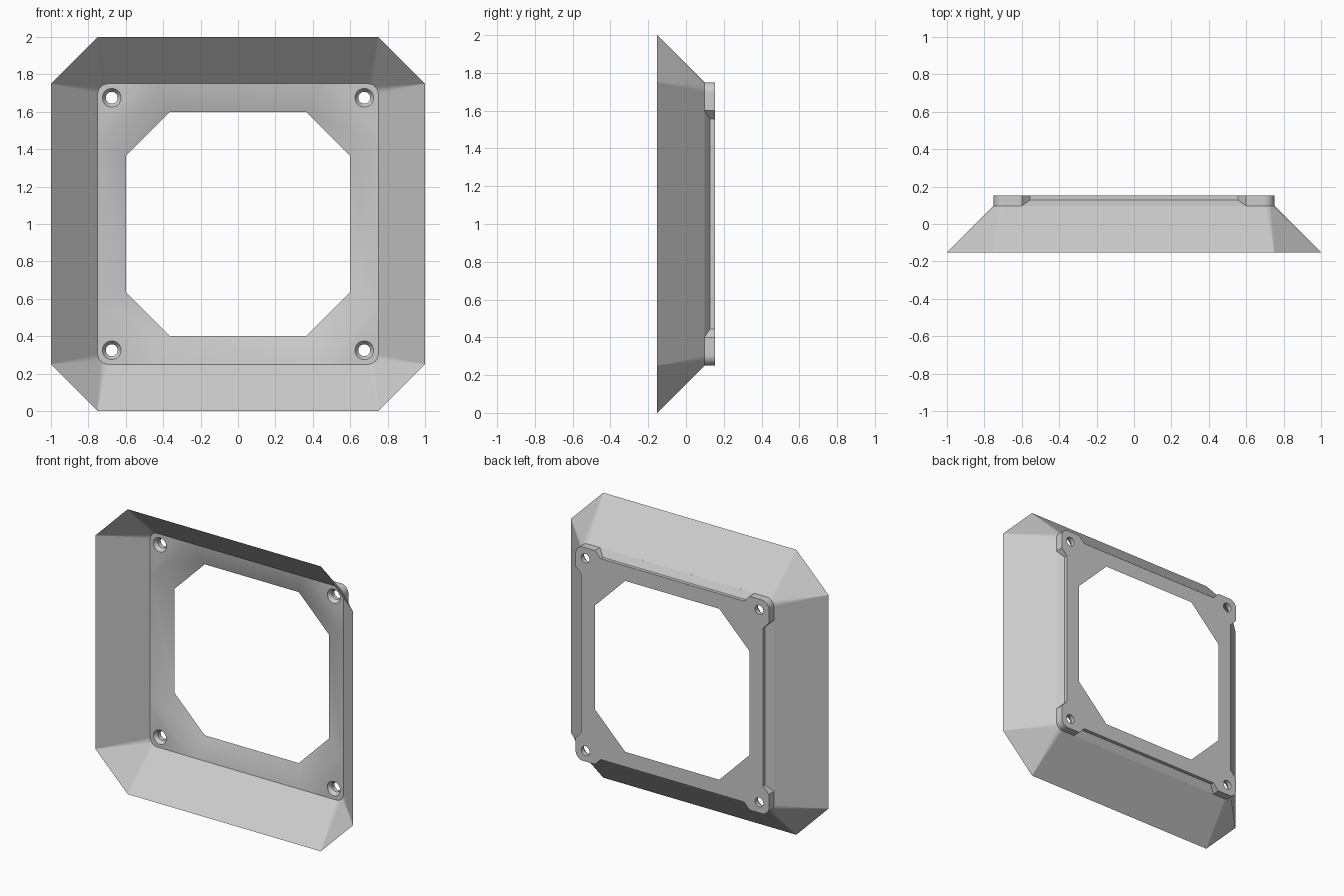
import bpy, bmesh, math
from mathutils import Vector, Matrix

cube = bpy.data.objects.get("Cube")
if cube:
    bpy.data.objects.remove(cube, do_unlink=True)

FRONT, SEAT, BACK = -0.1525, 0.0975, 0.1525   # depths of rim, flange front, flange back
HALF, RADIUS, SEG = 0.75, 0.055, 12           # flange half width, corner radius, arc steps

grey = bpy.data.materials.new("light_grey")
grey.use_nodes = True
colour = (0.6, 0.6, 0.6, 1)
grey.diffuse_color = colour
grey.node_tree.nodes["Principled BSDF"].inputs["Base Color"].default_value = colour


def finish(name, bm):
    bmesh.ops.recalc_face_normals(bm, faces=bm.faces)
    mesh = bpy.data.meshes.new(name)
    bm.to_mesh(mesh)
    bm.free()
    mesh.materials.append(grey)
    obj = bpy.data.objects.new(name, mesh)
    bpy.context.collection.objects.link(obj)
    return obj


def octagon(a, b):
    pts = []
    for k in range(4):
        c, s = round(math.cos(k * math.pi / 2)), round(math.sin(k * math.pi / 2))
        pts += [(x * c - z * s, x * s + z * c) for x, z in ((a, b), (b, a))]
    return pts


def arc(k):
    """Rounded flange corner in quadrant k."""
    mid = HALF - RADIUS
    sx, sz = ((1, 1), (-1, 1), (-1, -1), (1, -1))[k]
    angles = [(k + i / SEG) * math.pi / 2 for i in range(SEG + 1)]
    return [(sx * mid + RADIUS * math.cos(t), sz * mid + RADIUS * math.sin(t)) for t in angles]


def loft(name, rings):
    """Closed solid through (points, depth) rings."""
    bm = bmesh.new()
    loops = [[bm.verts.new((x, y, z + 1)) for x, z in pts] for pts, y in rings]
    for lo, hi in zip(loops, loops[1:]):
        for i in range(len(lo)):
            j = (i + 1) % len(lo)
            bm.faces.new((lo[i], lo[j], hi[j], hi[i]))
    bm.faces.new(loops[0])
    bm.faces.new(loops[-1])
    return finish(name, bm)


def cut(target, cutter):
    mod = target.modifiers.new("cut", "BOOLEAN")
    mod.operation, mod.solver, mod.object = "DIFFERENCE", "EXACT", cutter
    bpy.context.view_layer.objects.active = target
    bpy.ops.object.modifier_apply(modifier=mod.name)
    bpy.data.objects.remove(cutter, do_unlink=True)


# Flared duct: thin sheet from the chamfered rim to the rounded flange
bm = bmesh.new()
rim = [bm.verts.new((x, FRONT, z + 1)) for x, z in octagon(1, 0.75)]
corners = [[bm.verts.new((x, SEAT, z + 1)) for x, z in arc(k)] for k in range(4)]
for k, c in enumerate(corners):
    p, q, nxt = rim[2 * k], rim[2 * k + 1], (k + 1) % 4
    for i in range(SEG):
        bm.faces.new((p if i < SEG // 2 else q, c[i], c[i + 1]))
    bm.faces.new((p, c[SEG // 2], q))
    bm.faces.new((q, c[-1], corners[nxt][0], rim[2 * nxt]))
finish("flared_duct", bm)

# Mounting flange
outline = [p for k in range(4) for p in arc(k)]
flange = loft("mounting_flange", [(outline, SEAT), (outline, BACK)])

# Tapered octagonal opening
slope = lambda a, b, t: a + (b - a) * t
cut(flange, loft("opening_cutter", [
    (octagon(slope(0.7495, 0.6, t), slope(0.43, 0.365, t)), slope(SEAT, BACK, t))
    for t in (-0.3, 1.001)]))

# Sloped notches between the corner tabs
for k in range(4):
    bm = bmesh.new()
    spin = Matrix.Translation((0, 0, 1)) @ Matrix.Rotation(k * math.pi / 2, 4, "Y")
    for x, half, y in ((0.705, 0.555, 0.128), (0.805, 0.655, 0.0602)):
        for z in (-half, half):
            for depth in (y, 0.25):
                bm.verts.new(spin @ Vector((x, depth, z)))
    bmesh.ops.convex_hull(bm, input=bm.verts)
    cut(flange, finish("notch_cutter", bm))

# Countersunk screw holes
for sx in (-1, 1):
    for sz in (-1, 1):
        ring = lambda r: [(sx * 0.675 + r * math.cos(i * math.pi / 16),
                           sz * 0.675 + r * math.sin(i * math.pi / 16)) for i in range(32)]
        cut(flange, loft("hole_cutter", [(ring(0.05), SEAT - 0.05), (ring(0.05), SEAT),
                                         (ring(0.032), SEAT + 0.025), (ring(0.032), BACK + 0.05)]))

# Smooth the rounded corners and holes, keep the edges sharp
bpy.ops.object.select_all(action="DESELECT")
flange.select_set(True)
bpy.context.view_layer.objects.active = flange
bpy.ops.object.shade_smooth_by_angle(angle=math.radians(20))
